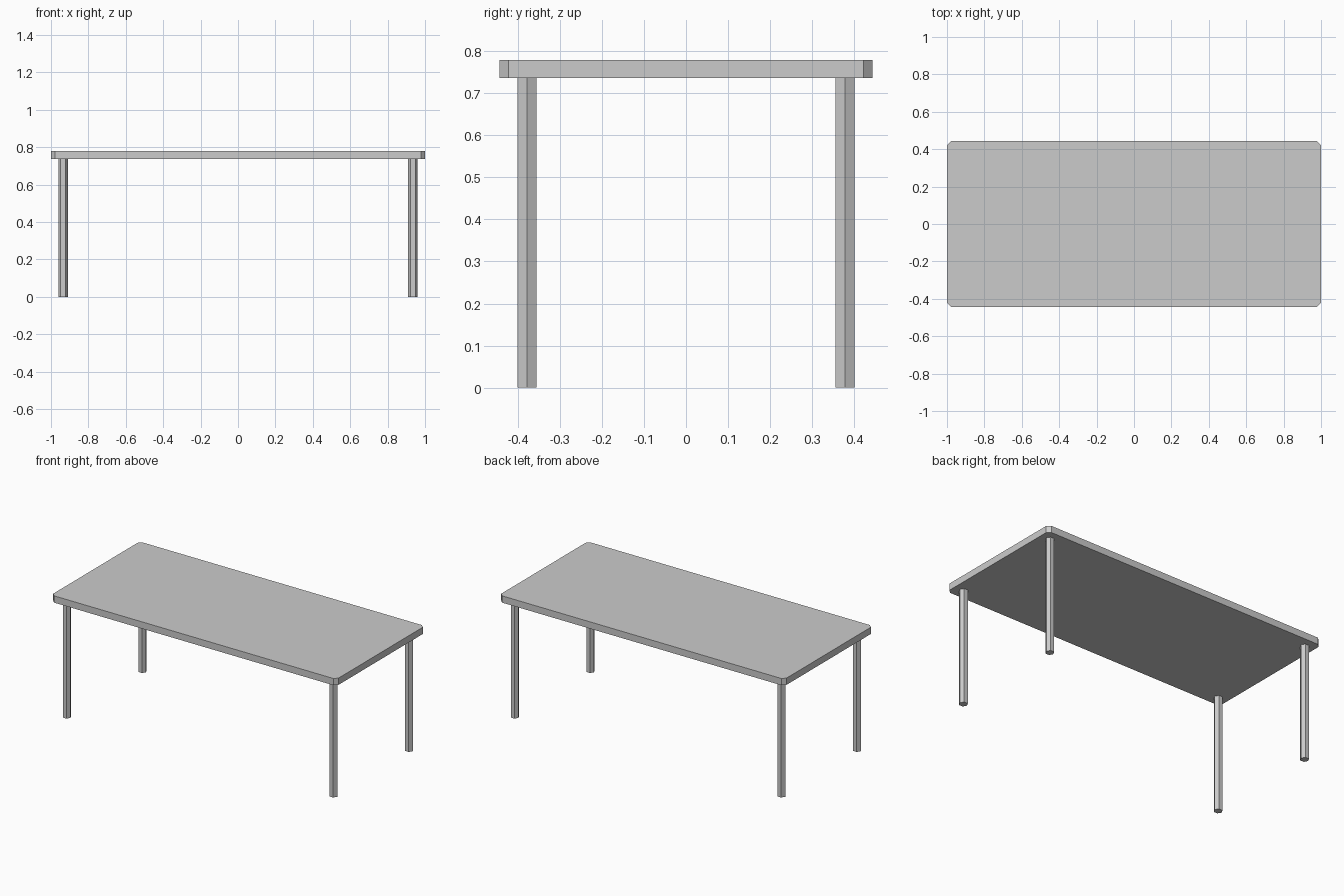
import bpy, bmesh
from math import cos, sin, pi

if "Cube" in bpy.data.objects:
    bpy.data.objects.remove(bpy.data.objects["Cube"])


def prism(name, outline, z0, z1):
    """Extrude a flat outline upwards from z0 to z1."""
    bm = bmesh.new()
    base = bm.faces.new([bm.verts.new((x, y, z0)) for x, y in outline])
    top = bmesh.ops.extrude_face_region(bm, geom=[base], use_keep_orig=True)
    moved = [v for v in top["geom"] if isinstance(v, bmesh.types.BMVert)]
    bmesh.ops.translate(bm, vec=(0, 0, z1 - z0), verts=moved)
    bmesh.ops.recalc_face_normals(bm, faces=bm.faces)
    mesh = bpy.data.meshes.new(name)
    bm.to_mesh(mesh)
    bm.free()
    obj = bpy.data.objects.new(name, mesh)
    bpy.context.collection.objects.link(obj)
    return obj


HX, HY, CUT = 1.0, 0.443, 0.021
UNDER, TOP = 0.736, 0.779

# Table top with clipped corners
prism("table_top", [
    (HX, -HY + CUT), (HX, HY - CUT), (HX - CUT, HY), (-HX + CUT, HY),
    (-HX, HY - CUT), (-HX, -HY + CUT), (-HX + CUT, -HY), (HX - CUT, -HY),
], UNDER, TOP)

# Four hexagonal legs, corners pointing along x
R = 0.026
for side, sx in (("left", -1), ("right", 1)):
    for end, sy in (("front", -1), ("back", 1)):
        ring = [(sx * 0.935 + R * cos(k * pi / 3), sy * 0.378 + R * sin(k * pi / 3))
                for k in range(6)]
        prism(f"{end}_{side}_leg", ring, 0.0, UNDER)
